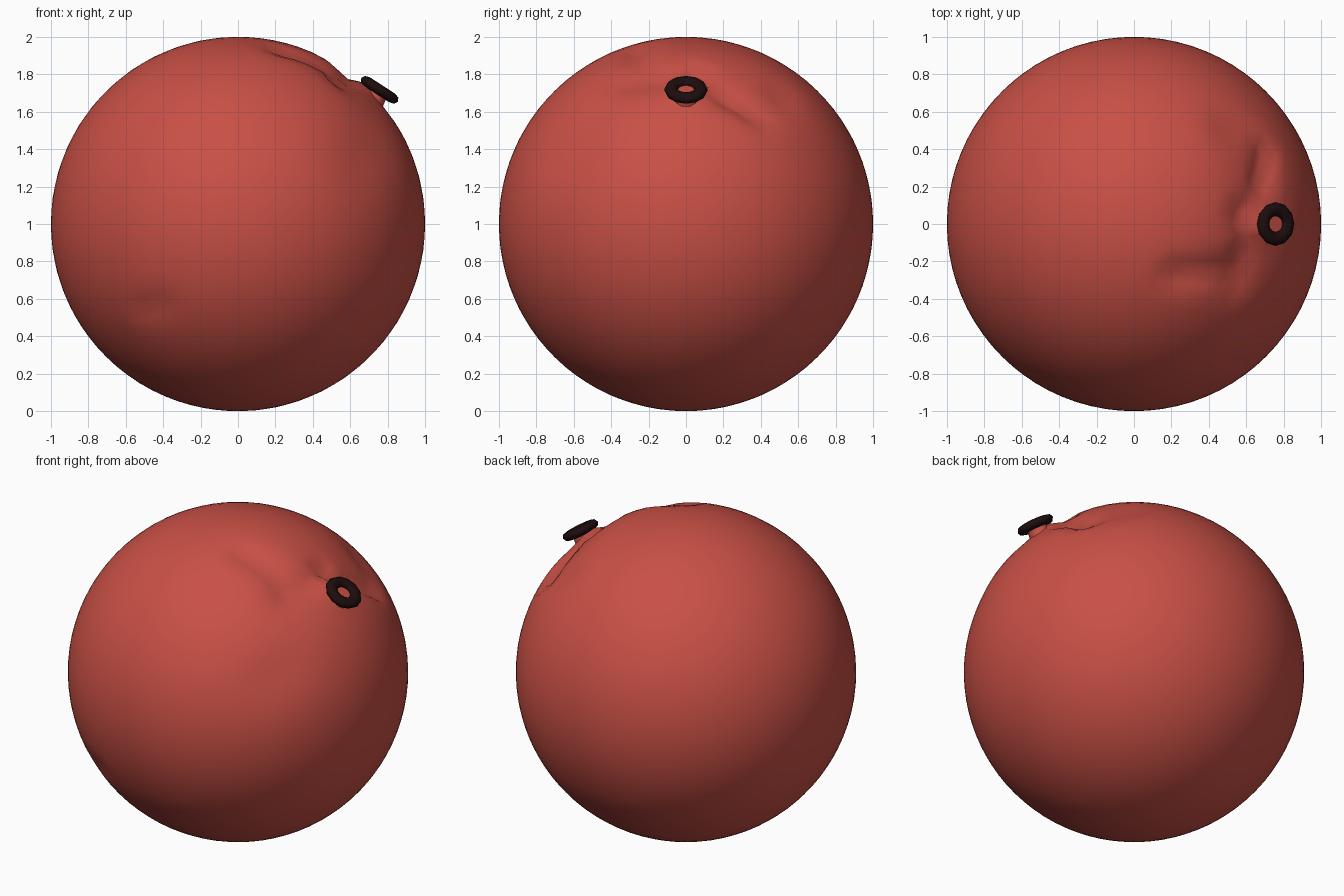
import bpy, bmesh, math
from mathutils import Vector, Matrix

if "Cube" in bpy.data.objects:
    bpy.data.objects.remove(bpy.data.objects["Cube"])


def material(name, rgb):
    m = bpy.data.materials.new(name)
    m.diffuse_color = (*rgb, 1)
    m.use_nodes = True
    m.node_tree.nodes["Principled BSDF"].inputs["Base Color"].default_value = m.diffuse_color
    return m


red = material("ball red", (0.58, 0.08, 0.06))
dark = material("ring dark brown", (0.012, 0.004, 0.004))


def finish(bm, name, mat, angle):
    me = bpy.data.meshes.new(name)
    bm.to_mesh(me)
    bm.free()
    ob = bpy.data.objects.new(name, me)
    bpy.context.collection.objects.link(ob)
    me.materials.append(mat)
    bpy.context.view_layer.objects.active = ob
    ob.select_set(True)
    bpy.ops.object.shade_smooth_by_angle(angle=math.radians(angle))
    ob.select_set(False)
    return ob


def seg_dist(p, a, b):
    t = max(0, min(1, (p - a).dot(b - a) / (b - a).length_squared))
    return (p - a - (b - a) * t).length


def on_top(x, y):
    return Vector((x, y, math.sqrt(1 - x * x - y * y)))


# creases running out from the ring: start, end, width, depth
creases = [
    (on_top(0.61, 0.08), on_top(0.57, 0.04), 0.05, 0.05),
    (on_top(0.69, 0.20), on_top(0.71, 0.40), 0.06, 0.055),
    (on_top(0.58, 0.50), on_top(0.50, 0.52), 0.10, 0.025),
    (on_top(0.22, -0.27), on_top(0.48, -0.25), 0.07, 0.04),
    (on_top(0.60, -0.12), on_top(0.55, -0.34), 0.06, 0.035),
    (on_top(0.62, 0.30), on_top(0.62, -0.25), 0.16, 0.02),
    (Vector((-0.40, -0.80, -0.42)), Vector((-0.52, -0.73, -0.46)), 0.07, 0.015),
    (on_top(0.66, -0.66), on_top(0.72, -0.55), 0.16, 0.015),
]

# slightly slack ball
bm = bmesh.new()
bmesh.ops.create_icosphere(bm, subdivisions=5, radius=1)
knot = on_top(0.69, 0)
for v in bm.verts:
    n = v.co.normalized()
    d = sum(k * math.exp(-(seg_dist(n, a, b) / w) ** 2) for a, b, w, k in creases)
    pull = 0.04 * math.exp(-((n - knot).length / 0.07) ** 2)
    v.co = n * (1 - d + pull) + Vector((0, 0, 1))
finish(bm, "ball", red, 60)

# tie ring resting on the pinched skin
bm = bmesh.new()
R, r, S, T = 0.08, 0.037, 12, 8
rows = []
for i in range(S):
    a = math.tau * i / S
    rows.append([bm.verts.new(((R + r * math.cos(b)) * math.cos(a),
                               (R + r * math.cos(b)) * math.sin(a),
                               0.75 * r * math.sin(b)))
                 for b in (math.tau * j / T for j in range(T))])
for i in range(S):
    for j in range(T):
        k, l = (i + 1) % S, (j + 1) % T
        bm.faces.new((rows[i][j], rows[k][j], rows[k][l], rows[i][l]))
tilt = Matrix.Translation((0.757, 0, 1.717)) @ Matrix.Rotation(math.radians(33), 4, 'Y')
bm.transform(tilt)
finish(bm, "tie_ring", dark, 60)

# short neck between the skin and the ring
bm = bmesh.new()
bmesh.ops.create_cone(bm, cap_ends=True, segments=10, radius1=0.07, radius2=0.055, depth=0.09)
bm.transform(tilt @ Matrix.Translation((0, 0, -0.045)))
finish(bm, "neck", red, 60)
